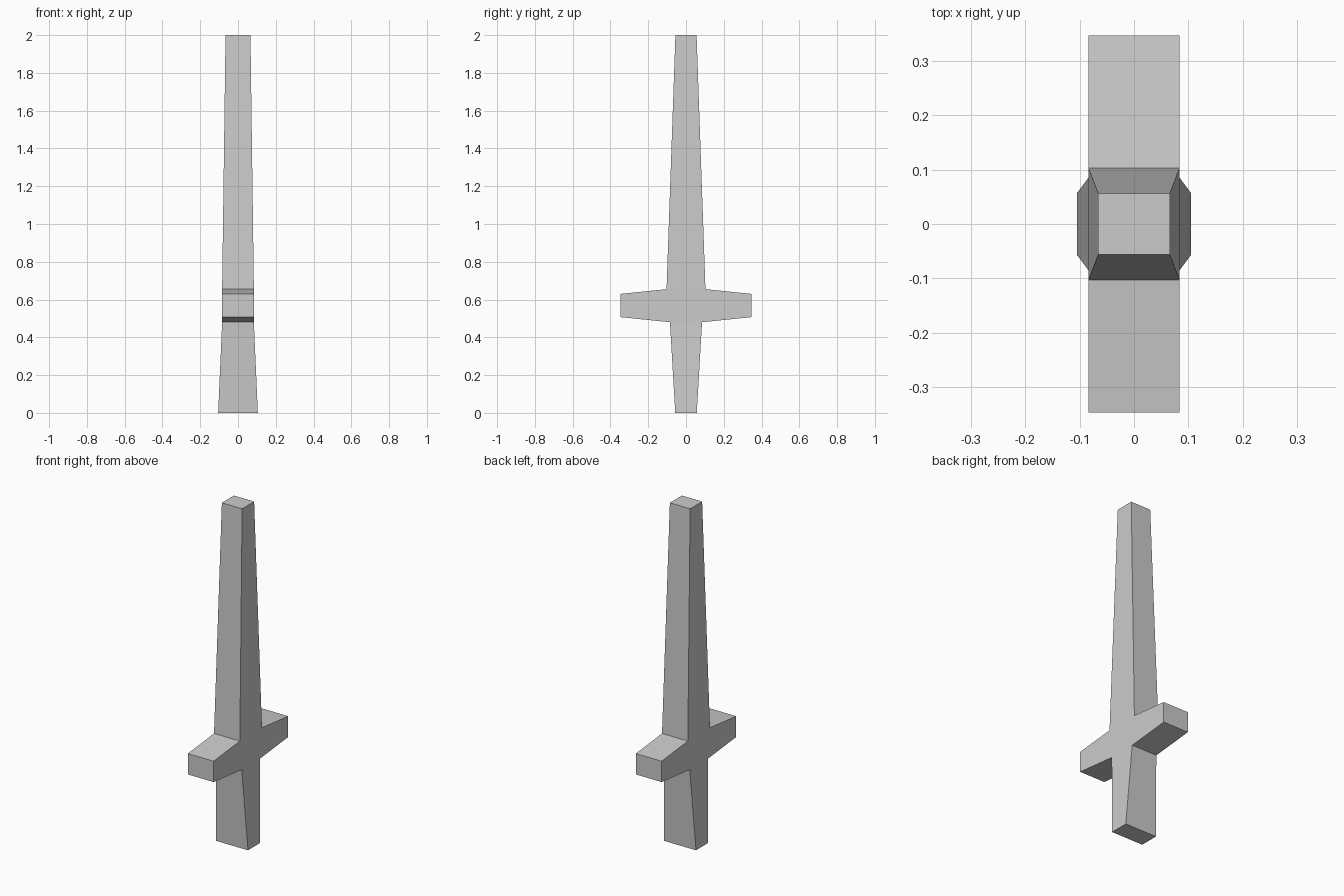
import bpy, bmesh

if "Cube" in bpy.data.objects:
    bpy.data.objects.remove(bpy.data.objects["Cube"])

# Core block where blade, guard and grip meet: z level -> (half x, half y)
core = {0.48: (0.084, 0.085), 0.655: (0.084, 0.103)}
bm = bmesh.new()
bmesh.ops.create_cube(bm, size=2)
for v in bm.verts:
    z = 0.655 if v.co.z > 0 else 0.48
    hx, hy = core[z]
    v.co = (v.co.x * hx, v.co.y * hy, z)
bm.normal_update()


def extrude(axis, sign, place):
    """Extrude the core face pointing along an axis and move its corners."""
    face = max(bm.faces, key=lambda f: f.calc_center_median()[axis] * sign
               if abs(f.normal[axis]) > 0.9 else -9)
    new = bmesh.ops.extrude_discrete_faces(bm, faces=[face])["faces"][0]
    for v in new.verts:
        v.co = place(v.co)


def side(n):
    return 1 if n > 0 else -1


# Guard arms
for s in (-1, 1):
    extrude(1, s, lambda c: (c.x, s * 0.347, 0.63 if c.z > 0.57 else 0.507))
# Blade and grip
extrude(2, 1, lambda c: (side(c.x) * 0.066, side(c.y) * 0.056, 2.0))
extrude(2, -1, lambda c: (side(c.x) * 0.105, side(c.y) * 0.057, 0.0))

bmesh.ops.recalc_face_normals(bm, faces=bm.faces)
mesh = bpy.data.meshes.new("sword")
bm.to_mesh(mesh)
bm.free()
bpy.context.collection.objects.link(bpy.data.objects.new("sword", mesh))
